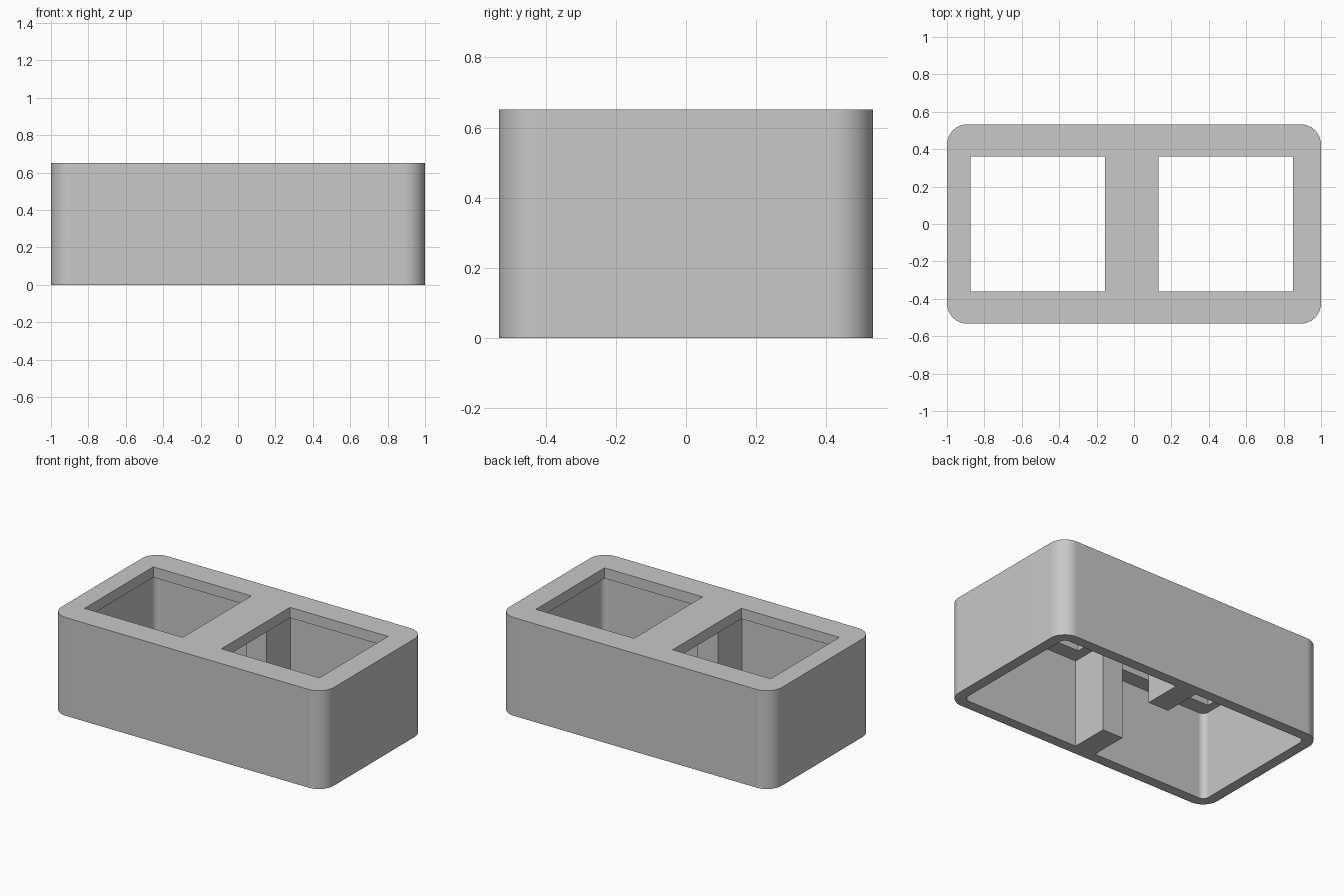
import bpy, bmesh
from math import sin, cos, pi

if "Cube" in bpy.data.objects:
    bpy.data.objects.remove(bpy.data.objects["Cube"])

HX, HY, H = 1.0, 0.533, 0.652      # half length, half depth, height
R, WALL, PLATE = 0.11, 0.07, 0.07  # corner radius, wall and top thickness
MID = -0.012                       # centre of the divider
RIB_W, RIB_IN = 0.075, 0.21        # rib half width, rib inner edge
HOLE = 0.36                        # half side of each opening

grey = bpy.data.materials.new("plain grey")
grey.use_nodes = True
colour = (0.58, 0.58, 0.58, 1)
grey.diffuse_color = colour
grey.node_tree.nodes["Principled BSDF"].inputs["Base Color"].default_value = colour


def prism(name, outline, z0, z1):
    """Extrude a counter-clockwise plan outline from z0 to z1."""
    bm = bmesh.new()
    base = bm.faces.new([bm.verts.new((x, y, z0)) for x, y in outline])
    top = bmesh.ops.extrude_face_region(bm, geom=[base])["geom"]
    moved = [v for v in top if isinstance(v, bmesh.types.BMVert)]
    bmesh.ops.translate(bm, verts=moved, vec=(0, 0, z1 - z0))
    bmesh.ops.recalc_face_normals(bm, faces=bm.faces)
    mesh = bpy.data.meshes.new(name)
    bm.to_mesh(mesh)
    bm.free()
    mesh.materials.append(grey)
    obj = bpy.data.objects.new(name, mesh)
    bpy.context.collection.objects.link(obj)
    return obj


def corner(cx, cy, r, quarter, steps=12):
    """Points of one rounded corner."""
    angles = [(quarter + i / steps) * pi / 2 for i in range(steps + 1)]
    return [(cx + r * cos(a), cy + r * sin(a)) for a in angles]


def notch(y_wall, y_in, direction):
    """Plan of a rib that juts into the cavity."""
    a, b = MID - direction * RIB_W, MID + direction * RIB_W
    return [(a, y_wall), (a, y_in), (b, y_in), (b, y_wall)]


# Rounded outer block
cx, cy = HX - R, HY - R
c = [corner(sx * cx, sy * cy, R, q)
     for q, (sx, sy) in enumerate([(1, 1), (-1, 1), (-1, -1), (1, -1)])]
body = prism("twin_opening_box", sum(c, []), 0, H)

# Cavity open at the bottom, its outline stepping around the two ribs
r = R - WALL
c = [corner(sx * cx, sy * cy, r, q)
     for q, (sx, sy) in enumerate([(1, 1), (-1, 1), (-1, -1), (1, -1)])]
inner = HY - WALL
outline = (c[0] + notch(inner, RIB_IN, -1) + c[1]
           + c[2] + notch(-inner, -RIB_IN, 1) + c[3])
cutters = [prism("cavity_cutter", outline, -0.1, H - PLATE)]

# Two square openings through the top
for side in (-1, 1):
    x = MID + side * 0.502
    square = [(x - HOLE, -HOLE), (x + HOLE, -HOLE), (x + HOLE, HOLE), (x - HOLE, HOLE)]
    cutters.append(prism("opening_cutter", square, H - PLATE - 0.1, H + 0.1))

bpy.ops.object.select_all(action="DESELECT")
bpy.context.view_layer.objects.active = body
body.select_set(True)
for cutter in cutters:
    cutter.hide_render = True
    mod = body.modifiers.new("cut", "BOOLEAN")
    mod.operation, mod.solver, mod.object = "DIFFERENCE", "EXACT", cutter
    bpy.ops.object.modifier_apply(modifier=mod.name)
    bpy.data.objects.remove(cutter)

# Smooth rounded corners, crisp edges and flat walls
bpy.ops.object.shade_smooth_by_angle(angle=pi / 6)
body.modifiers.new("flat_walls", "WEIGHTED_NORMAL").keep_sharp = True
